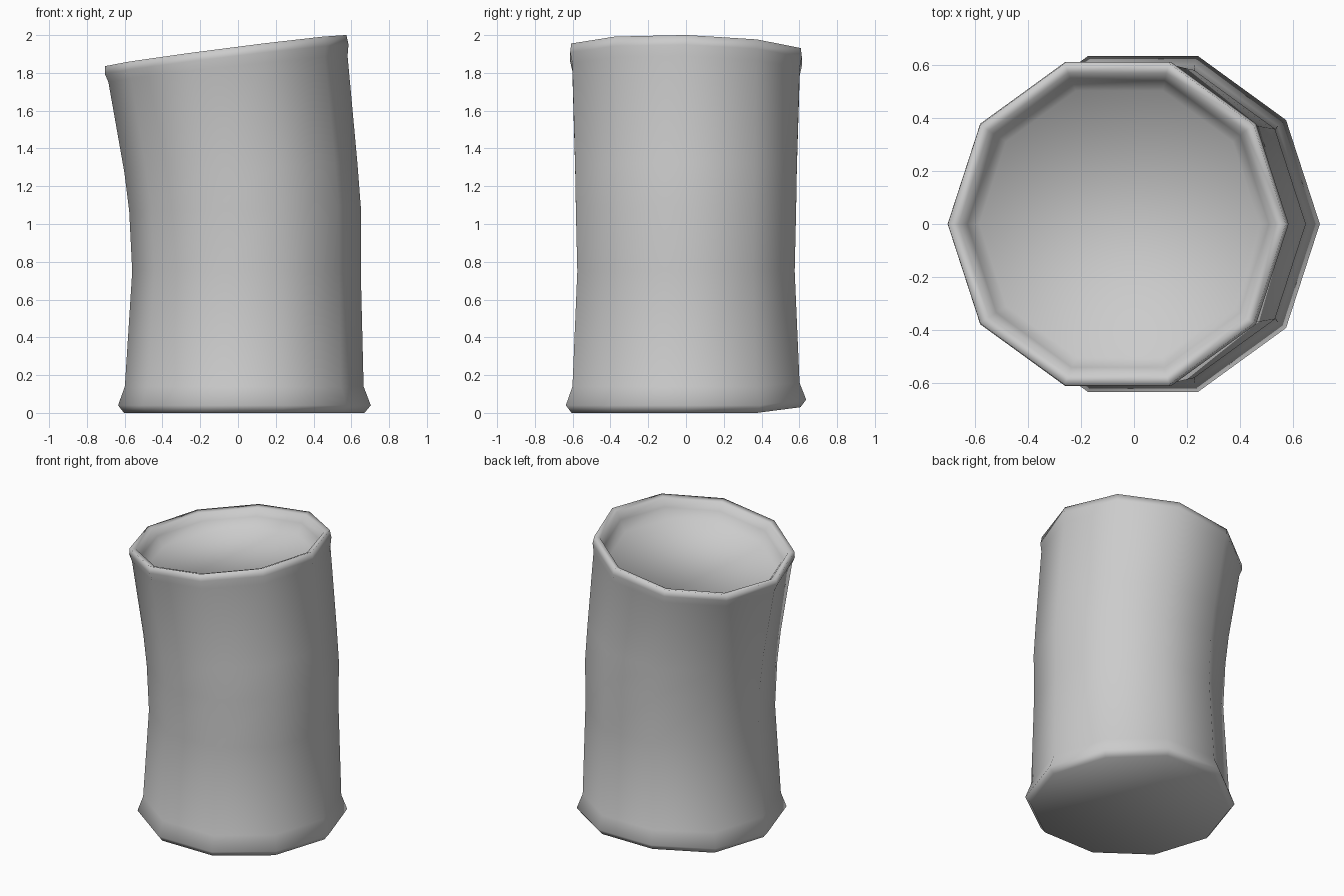
import bpy, bmesh, math

if "Cube" in bpy.data.objects:
    bpy.data.objects.remove(bpy.data.objects["Cube"])

SIDES = 10

# ring: centre x, centre z, radius, tilt along x, tilt along y, lift of the back edge
OUTER = [
    (0.033, 0.000, 0.637, 0, 0, 0.03),
    (0.034, 0.040, 0.669, 0, 0, 0.03),
    (0.033, 0.140, 0.632, 0, 0, 0.02),
    (0.045, 0.750, 0.605, 0, 0, 0),
    (0.037, 1.080, 0.613, 0.02, 0, 0),
    (0.015, 1.300, 0.617, 0.04, 0, 0),
    (-0.053, 1.820, 0.633, 0.11, -0.02, 0),
    (-0.060, 1.872, 0.645, 0.12, -0.02, 0),
    (-0.065, 1.918, 0.639, 0.129, -0.02, 0),
]
# shallow recess in the top, tilted with the rim
INNER = [
    (-0.063, 1.908, 0.600, 0.129, -0.02, 0),
    (-0.060, 1.860, 0.570, 0.129, -0.02, 0),
    (-0.055, 1.790, 0.530, 0.129, -0.02, 0),
]

bm = bmesh.new()


def add_ring(cx, cz, r, tilt_x, tilt_y, lift):
    ring = []
    for i in range(SIDES):
        a = 2 * math.pi * i / SIDES
        dx, dy = r * math.cos(a), r * math.sin(a)
        z = cz + dx * tilt_x + dy * tilt_y + (lift if dy > 0.5 else 0)
        ring.append(bm.verts.new((cx + dx, dy, z)))
    return ring


# leaning wall: up the outside, over the lip, into the recess
rings = [add_ring(*p) for p in OUTER + INNER]
for a, b in zip(rings, rings[1:]):
    for i in range(SIDES):
        j = (i + 1) % SIDES
        bm.faces.new((a[i], a[j], b[j], b[i]))

# underside and recess floor
bm.faces.new(rings[0][::-1])
bm.faces.new(rings[-1])
bmesh.ops.recalc_face_normals(bm, faces=bm.faces[:])
for f in bm.faces:
    f.smooth = True

mesh = bpy.data.meshes.new("leaning_cup")
bm.to_mesh(mesh)
bm.free()
cup = bpy.data.objects.new("leaning_cup", mesh)
bpy.context.collection.objects.link(cup)
